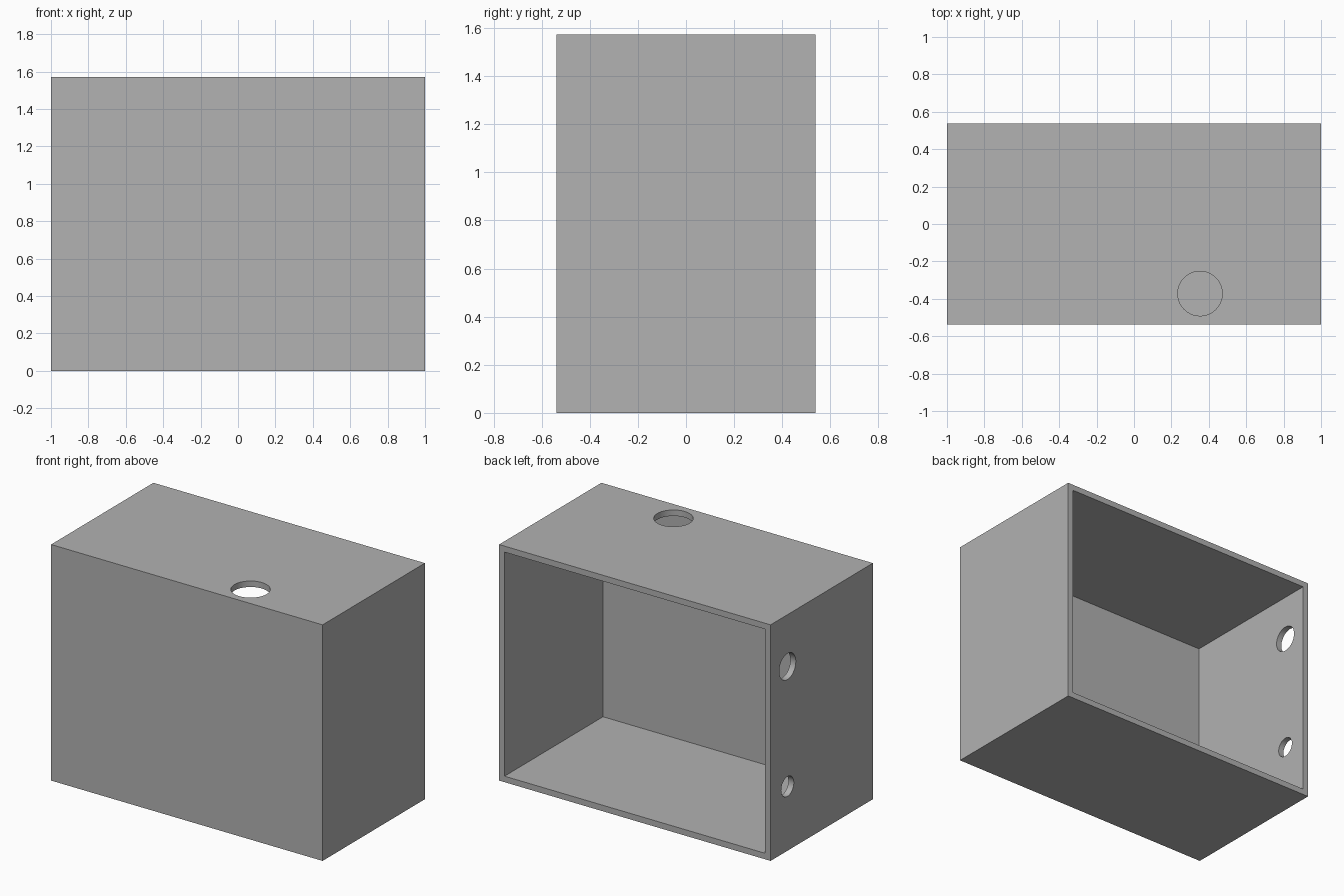
import bpy
from math import pi, radians

cube = bpy.data.objects.get("Cube")
if cube:
    bpy.data.objects.remove(cube, do_unlink=True)

W, D, H = 2.0, 1.076, 1.572   # outer size
T = 0.04                      # wall thickness

grey = bpy.data.materials.new("mid_grey")
grey.use_nodes = True
colour = (0.445, 0.445, 0.445, 1)
grey.diffuse_color = colour
grey.node_tree.nodes["Principled BSDF"].inputs["Base Color"].default_value = colour


def block(name, size, centre):
    bpy.ops.mesh.primitive_cube_add(size=1, location=centre)
    ob = bpy.context.object
    ob.name = name
    ob.scale = size
    bpy.ops.object.transform_apply(location=True, rotation=True, scale=True)
    ob.data.materials.append(grey)
    return ob


def drill(name, radius, centre, rotation=(0, 0, 0)):
    bpy.ops.mesh.primitive_cylinder_add(vertices=64, radius=radius, depth=4 * T,
                                        location=centre, rotation=rotation)
    ob = bpy.context.object
    ob.name = name
    ob.data.materials.append(grey)
    return ob


# Box shell
shell = block("box_shell", (W, D, H), (0, 0, H / 2))

# Cavity open at the back, one hole in the top, two in the right side wall
cutters = [
    block("cavity_cutter", (W - 2 * T, D, H - 2 * T), (0, T, H / 2)),
    drill("top_hole_cutter", 0.119, (0.353, -0.372, H - T / 2)),
]
for label, radius, z in (("upper", 0.087, 1.227), ("lower", 0.066, 0.428)):
    cutters.append(drill(label + "_side_hole_cutter", radius,
                         (-W / 2 + T / 2, 0.36, z), (0, pi / 2, 0)))

bpy.ops.object.select_all(action="DESELECT")
shell.select_set(True)
bpy.context.view_layer.objects.active = shell
for cutter in cutters:
    cutter.hide_render = True
    mod = shell.modifiers.new(cutter.name, "BOOLEAN")
    mod.operation = "DIFFERENCE"
    mod.solver = "EXACT"
    mod.object = cutter
    bpy.ops.object.modifier_apply(modifier=mod.name)
for cutter in cutters:
    bpy.data.objects.remove(cutter, do_unlink=True)

# Smooth hole walls, crisp box edges
bpy.ops.object.shade_smooth_by_angle(angle=radians(30))
